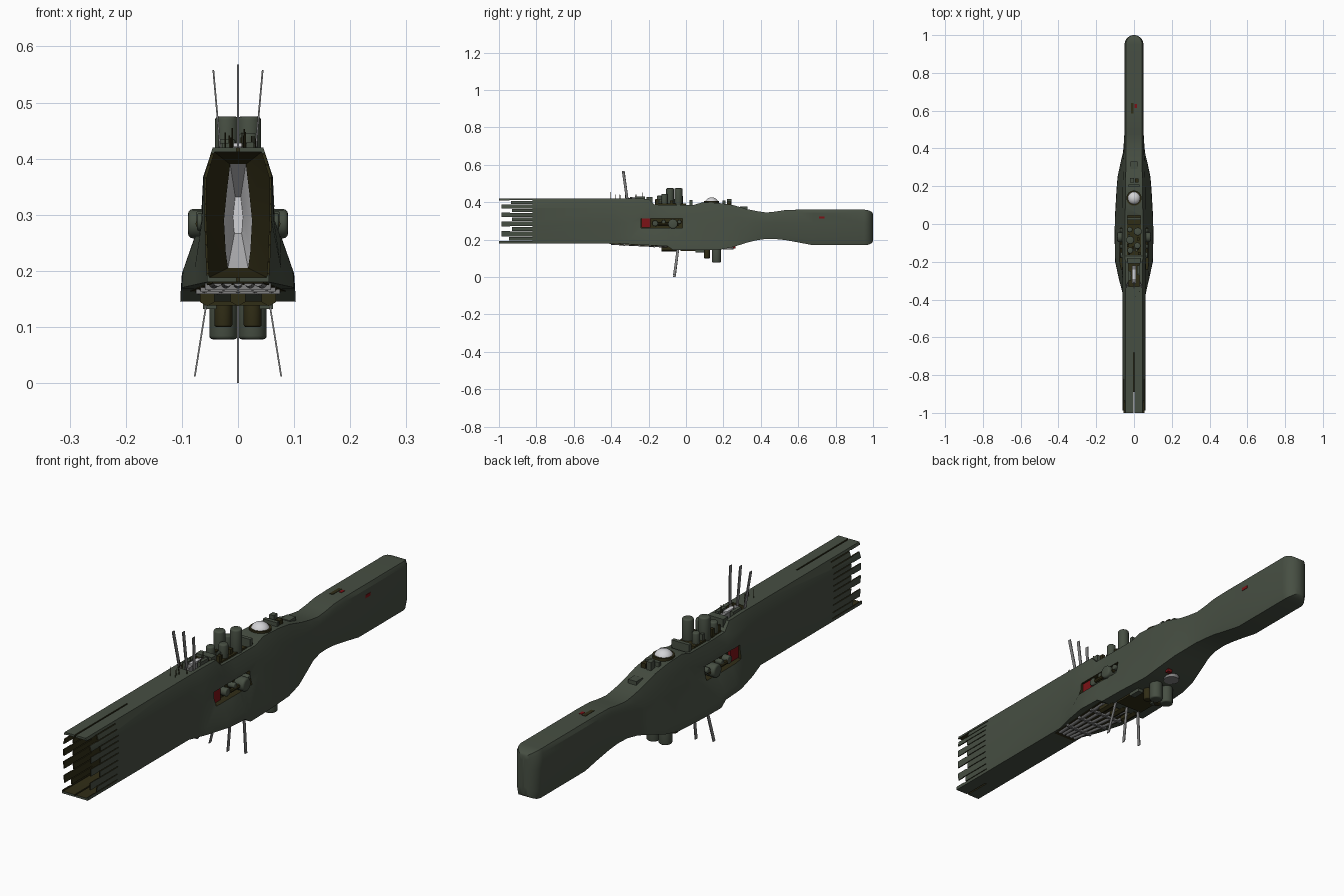
import bpy, bmesh, math, random
from mathutils import Vector, Matrix

if "Cube" in bpy.data.objects:
    bpy.data.objects.remove(bpy.data.objects["Cube"])

random.seed(4)

def mat(name, rgb):
    m = bpy.data.materials.new(name)
    m.diffuse_color = (*rgb, 1)
    m.use_nodes = True
    m.node_tree.nodes["Principled BSDF"].inputs["Base Color"].default_value = m.diffuse_color
    return m

GREEN = mat("hull green", (0.062, 0.077, 0.055))
OLIVE = mat("dark olive", (0.030, 0.026, 0.008))
RED = mat("red panel", (0.2, 0.006, 0.008))
GREY = mat("mid grey", (0.22, 0.22, 0.22))
WHITE = mat("pale grey", (0.65, 0.65, 0.67))

def finish(bm, name, mats, smooth=0):
    bmesh.ops.recalc_face_normals(bm, faces=bm.faces)
    me = bpy.data.meshes.new(name)
    bm.to_mesh(me)
    bm.free()
    ob = bpy.data.objects.new(name, me)
    bpy.context.collection.objects.link(ob)
    for m in mats:
        me.materials.append(m)
    if smooth:
        bpy.ops.object.select_all(action='DESELECT')
        ob.select_set(True)
        bpy.context.view_layer.objects.active = ob
        bpy.ops.object.shade_smooth_by_angle(angle=math.radians(smooth))
    return ob

def add_box(bm, lo, hi):
    c = [(a + b) / 2 for a, b in zip(lo, hi)]
    s = [b - a for a, b in zip(lo, hi)]
    bmesh.ops.create_cube(bm, size=1, matrix=Matrix.Translation(c) @ Matrix.Diagonal((*s, 1)))

def box(name, lo, hi, m):
    bm = bmesh.new()
    add_box(bm, lo, hi)
    return finish(bm, name, [m])

def cyl(name, a, b, r, m, sides=20, bevel=0.0):
    a, b = Vector(a), Vector(b)
    bm = bmesh.new()
    M = Matrix.Translation((a + b) / 2) @ (b - a).to_track_quat('Z', 'Y').to_matrix().to_4x4()
    bmesh.ops.create_cone(bm, cap_ends=True, segments=sides, radius1=r, radius2=r,
                          depth=(b - a).length, matrix=M)
    if bevel:
        rim = [e for e in bm.edges if any(len(f.verts) > 4 for f in e.link_faces)]
        bmesh.ops.bevel(bm, geom=rim, offset=bevel, segments=3, profile=0.5, affect='EDGES')
    return finish(bm, name, [m], 40)

def blade(name, a, b, w, t, m):
    a, b = Vector(a), Vector(b)
    bm = bmesh.new()
    rings = [[bm.verts.new(p + Vector((sx * t, sy * w, 0))) for sx, sy in
              ((-.5, -.5), (.5, -.5), (.5, .5), (-.5, .5))] for p in (a, b)]
    for i in range(4):
        j = (i + 1) % 4
        bm.faces.new((rings[0][i], rings[0][j], rings[1][j], rings[1][i]))
    bm.faces.new(rings[0])
    bm.faces.new(rings[1])
    return finish(bm, name, [m])

# Hull: lofted ten-sided sections, hollow at the front
def ring(y, top, bot, wt, wu, wm, wb, wbb, d=0.05, k=1.0):
    half = [(wt, top), (wu, top - d), (wm, .29), (wb, bot + .03), (wbb, bot)]
    pts = half + [(-x, z) for x, z in reversed(half)]
    return [(x * k, y, .3 + (z - .3) * k) for x, z in pts]

nose = (.42, .18, .045, .06, .06, .057, .055)
hole = (.39, .205, .014, .02, .025, .022, .018)
rings = [ring(-.35, *hole, k=.35), ring(-.58, *hole), ring(-.67, *nose, k=.93),
         ring(-1, *nose, k=.93), ring(-1, *nose), ring(-.38, *nose)]
for s in [(-.3, .42, .175, .045, .061, .064, .077, .078), (-.2, .418, .17, .045, .062, .066, .098, .1),
          (-.17, .387, .168, .048, .062, .066, .099, .101), (-.1, .385, .165, .048, .062, .067, .1, .102),
          (-.07, .385, .145, .048, .062, .067, .1, .103), (.04, .385, .145, .048, .062, .067, .098, .101),
          (.09, .4, .145, .046, .061, .066, .095, .098), (.18, .395, .146, .045, .06, .065, .09, .093),
          (.25, .385, .16, .044, .058, .063, .084, .087), (.33, .362, .185, .043, .055, .06, .068, .07, .04),
          (.38, .352, .197, .043, .053, .055, .058, .057, .03), (.43, .345, .204, .043, .052, .053, .054, .05, .02),
          (.48, .35, .203, .043, .051, .051, .051, .046, .02), (.53, .358, .198, .043, .05, .05, .05, .045, .016),
          (.6, .36, .185, .043, .05, .05, .05, .043, .015), (.68, .36, .17, .043, .05, .05, .05, .043, .015)]:
    rings.append(ring(*s))
for i in range(8):                      # rounded tail end
    a = math.pi / 2 * i / 7.3
    w, e = .05 * math.cos(a), .025 * (1 - math.cos(a))
    rings.append(ring(.95 + .05 * math.sin(a), .36 - e, .17 + e, w * .86, w, w, w, w * .86, .015))

bm = bmesh.new()
loops = [[bm.verts.new(p) for p in r] for r in rings]
bm.faces.new(loops[0]).material_index = 2
bm.faces.new(loops[-1])
for n, (A, B) in enumerate(zip(loops, loops[1:])):
    for i in range(10):
        j = (i + 1) % 10
        bm.faces.new((A[i], A[j], B[j], B[i])).material_index = 2 if n == 0 else 1 if n < 3 else 0
hull = finish(bm, "hull", [GREEN, OLIVE, WHITE])

# Cutter: mouth slots, side pockets and deck trench
bm = bmesh.new()
for lo, hi, back in ((.388, .409, -.935), (.345, .366, -.93), (.298, .32, -.93),
                     (.245, .27, -.93), (.193, .216, -.945)):
    add_box(bm, (-.1, -1.1, lo), (.1, back, hi))
    for z in (lo, hi):
        add_box(bm, (-.1, back - .01, z - .0015), (.1, -.82, z + .0015))
add_box(bm, (-.1, -1.2, .1925), (.1, -.987, .4095))
add_box(bm, (-.003, -1.3, .38), (.003, -.68, .5))
add_box(bm, (-.003, -1.31, .1), (.003, -.89, .21))
for s in (-1, 1):
    x = sorted((s * .047, s * .15))
    add_box(bm, (x[0], -.24, .262), (x[1], -.02, .314))
add_box(bm, (-.03, -.33, .4), (.03, -.21, .5))
add_box(bm, (-.034, .0, .375), (.034, .045, .5))
cutter = finish(bm, "cutter", [OLIVE])
cutter.hide_render = True
mod = hull.modifiers.new("cuts", 'BOOLEAN')
mod.operation, mod.solver, mod.object = 'DIFFERENCE', 'EXACT', cutter
mod.use_self = True
mod.material_mode = 'TRANSFER'
bpy.ops.object.select_all(action='DESELECT')
hull.select_set(True)
bpy.context.view_layer.objects.active = hull
bpy.ops.object.modifier_apply(modifier=mod.name)
bpy.data.objects.remove(cutter)
bpy.ops.object.shade_smooth_by_angle(angle=math.radians(25))

# Side pockets: red panel and turrets
for s in (-1, 1):
    x = sorted((s * .047, s * .058))
    box("red_panel", (x[0], -.238, .264), (x[1], -.19, .312), RED)
    cyl("side_turret", (s * .045, -.07, .284), (s * .089, -.07, .284), .026, GREEN, 16, .008)
    cyl("side_turret_small", (s * .045, -.165, .287), (s * .073, -.165, .287), .016, GREEN, 12, .004)
    cyl("side_barrel", (s * .068, -.15, .284), (s * .068, -.04, .284), .008, OLIVE, 8)
    for y in (-.12, -.035):
        cyl("side_knob", (s * .045, y, .295), (s * .074, y, .295), .011, GREEN, 10, .003)

# Upper deck: plates, drums, dome
box("deck_plate", (-.036, -.165, .38), (.036, .0, .392), OLIVE)
for x, y, r, h in ((.02, -.04, .021, .475), (-.02, -.085, .021, .475), (.018, -.115, .017, .445),
                   (-.02, -.14, .016, .435), (-.022, -.03, .014, .435)):
    cyl("deck_drum", (x, y, .38), (x, y, h), r, GREEN, 20, .006)
bm = bmesh.new()
bmesh.ops.create_uvsphere(bm, u_segments=24, v_segments=12, radius=.035,
                          matrix=Matrix.Translation((0, .137, .396)) @ Matrix.Diagonal((1, 1, .85, 1)))
finish(bm, "dome", [WHITE], 60)
cyl("dome_collar", (0, .137, .385), (0, .137, .406), .04, OLIVE, 24)
for lo, hi, m in (((-.038, .02, .38), (.038, .035, .412), GREEN), ((-.03, .195, .38), (.03, .21, .408), GREEN),
                  ((-.02, .22, .38), (.0, .243, .418), GREEN), ((.005, .22, .38), (.025, .24, .405), OLIVE),
                  ((-.018, .29, .36), (.018, .33, .377), GREEN), ((-.01, -.315, .398), (.01, -.22, .422), GREY),
                  ((-.028, -.3, .398), (-.015, -.25, .428), GREEN), ((.015, -.27, .398), (.028, -.22, .43), GREEN),
                  ((-.034, -.21, .38), (.034, -.18, .428), GREEN), ((-.008, -.29, .41), (.008, -.24, .428), WHITE)):
    box("deck_block", lo, hi, m)
for i in range(14):
    x, y = random.uniform(-.032, .032), random.uniform(-.16, 0)
    box("deck_greeble", (x - .006, y - .008, .385), (x + .006, y + .008, random.uniform(.4, .425)),
        random.choice((GREEN, OLIVE)))
for i in range(12):
    x, y = random.uniform(-.036, .036), random.uniform(-.42, -.2)
    cyl("small_rod", (x, y, .41), (x, y, random.uniform(.435, .455)), .0012, OLIVE, 5)

# Antenna blades above and below
for s in (-1, 0, 1):
    blade("upper_antenna", (s * .03, -.312, .4), (s * .044, -.335, .568 - abs(s) * .01), .014, .003, GREY)
    blade("lower_antenna", (s * .055, -.043, .15), (s * .077, -.062, abs(s) * .012), .014, .003, GREY)

# Belly: recessed bay with pipes, barrels and drums
bm = bmesh.new()
bay = [bm.verts.new(p) for p in ((-.045, -.42, .1785), (.045, -.42, .1785), (.085, -.1, .163), (-.085, -.1, .163))]
top = [bm.verts.new(v.co + Vector((0, 0, .008))) for v in bay]
bm.faces.new(bay)
bm.faces.new(top)
for i in range(4):
    j = (i + 1) % 4
    bm.faces.new((bay[i], bay[j], top[j], top[i]))
finish(bm, "belly_bay", [OLIVE])
for i in range(-2, 3):
    cyl("bay_pipe", (i * .018, -.4, .181), (i * .034, -.1, .166), .009, GREY, 10)
for y in (-.33, -.25, -.17):
    w = .052 + (y + .4) * .1
    z = .1785 - (y + .42) * .048
    box("bay_rib", (-w, y - .005, z - .008), (w, y + .005, z + .006), GREY)
for x in (-.055, 0, .055):
    cyl("belly_barrel", (x, -.13, .152), (x, -.05, .152), .015, OLIVE, 6)
box("belly_plate", (-.06, -.03, .138), (.06, .09, .147), OLIVE)
for s in (-1, 1):
    cyl("belly_drum", (s * .026, .163, .16), (s * .026, .163, .078), .025, GREEN, 20, .006)
    cyl("belly_drum_small", (s * .026, .112, .16), (s * .026, .112, .1), .016, OLIVE, 16, .004)
    box("belly_block", (s * .05 - .012, .05, .132), (s * .05 + .012, .1, .148), GREEN)
cyl("belly_disc", (0, .225, .168), (0, .225, .147), .03, GREY, 20)
box("belly_red_mark", (.03, .25, .152), (.05, .265, .165), RED)

# Small tail marks
box("tail_red_mark", (.045, .71, .312), (.0515, .74, .324), RED)
box("tail_top_mark", (-.016, .585, .355), (-.002, .64, .3615), OLIVE)
box("tail_top_red", (.003, .615, .355), (.015, .635, .3615), RED)
